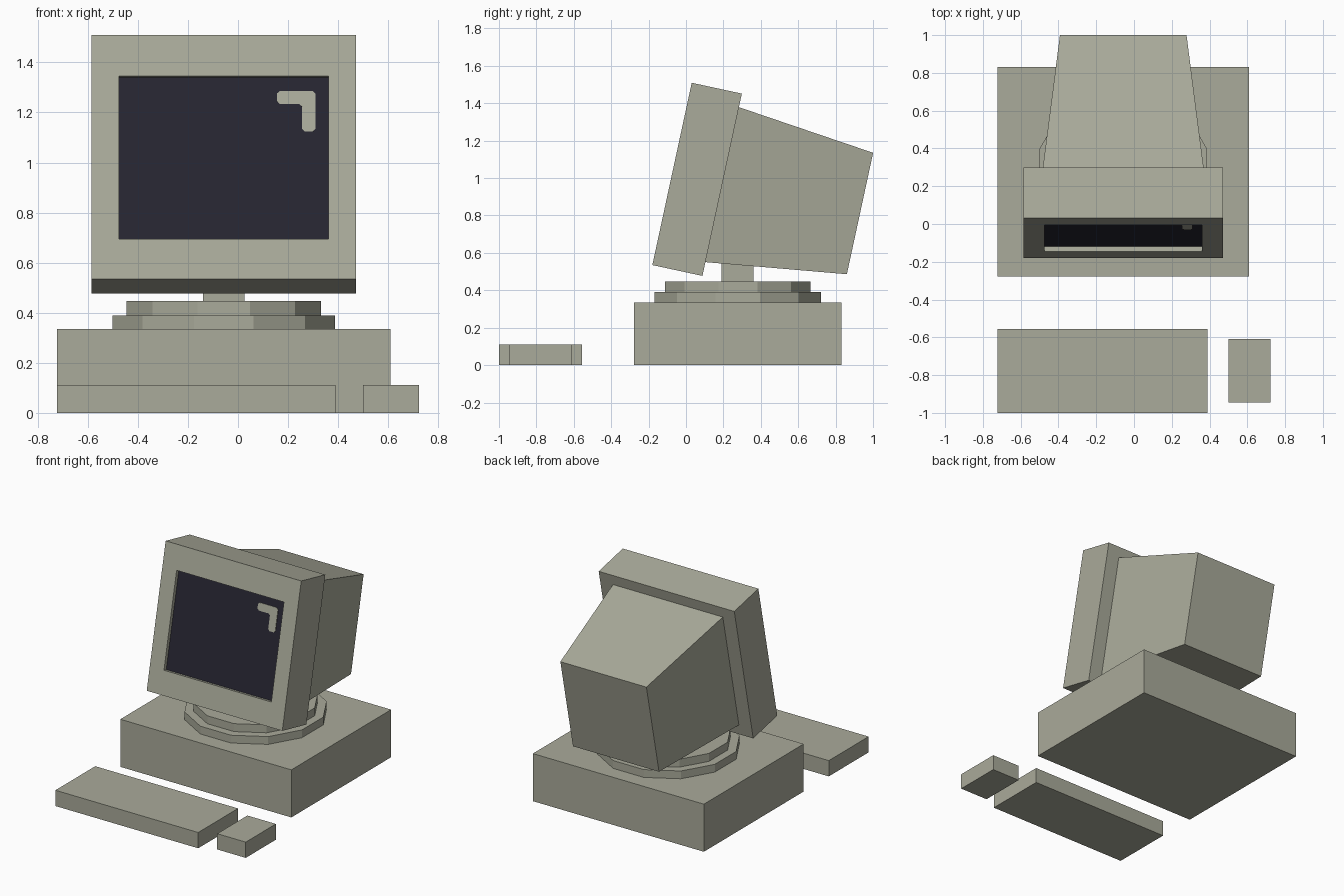
import bpy, bmesh, math
from mathutils import Matrix

if "Cube" in bpy.data.objects:
    bpy.data.objects.remove(bpy.data.objects["Cube"])


def material(name, rgb):
    m = bpy.data.materials.new(name)
    m.diffuse_color = (*rgb, 1)
    m.use_nodes = True
    m.node_tree.nodes["Principled BSDF"].inputs["Base Color"].default_value = m.diffuse_color
    return m


BEIGE = material("beige_plastic", (0.40, 0.405, 0.325))
DARK = material("dark_screen", (0.020, 0.019, 0.031))
CX = -0.057  # centre line of computer and monitor


def finish(name, bm, mats, matrix=None):
    bmesh.ops.recalc_face_normals(bm, faces=bm.faces)
    me = bpy.data.meshes.new(name)
    bm.to_mesh(me)
    bm.free()
    for m in mats:
        me.materials.append(m)
    ob = bpy.data.objects.new(name, me)
    if matrix:
        ob.matrix_world = matrix
    bpy.context.collection.objects.link(ob)
    return ob


def box(name, x, y, z):
    bm = bmesh.new()
    bmesh.ops.create_cube(bm, size=1)
    for v in bm.verts:
        v.co = [r[0] if c < 0 else r[1] for r, c in zip((x, y, z), v.co)]
    return finish(name, bm, [BEIGE])


def disc(name, radius, z0, z1):
    bm = bmesh.new()
    bmesh.ops.create_cone(bm, cap_ends=True, segments=12, radius1=radius,
                          radius2=radius, depth=z1 - z0)
    place = Matrix.Translation((CX, 0.277, (z0 + z1) / 2)) @ Matrix.Rotation(math.radians(15), 4, 'Z')
    bm.transform(place)
    return finish(name, bm, [BEIGE])


def loft(name, rings, mats, matrix):
    """Rectangular rings (half width, depth, bottom, top), bridged and capped.
    The last cap gets the last material."""
    bm = bmesh.new()
    loops = [[bm.verts.new(p) for p in ((-w, d, b), (w, d, b), (w, d, t), (-w, d, t))]
             for w, d, b, t in rings]
    for a, c in zip(loops, loops[1:]):
        for i in range(4):
            j = (i + 1) % 4
            bm.faces.new((a[i], a[j], c[j], c[i]))
    bm.faces.new(loops[0])
    bm.faces.new(loops[-1]).material_index = len(mats) - 1
    return finish(name, bm, mats, matrix)


# Desktop case, keyboard and mouse
box("computer_case", (-0.722, 0.61), (-0.278, 0.832), (0, 0.335))
box("keyboard", (-0.722, 0.39), (-1.0, -0.557), (0, 0.111))
box("mouse", (0.5, 0.722), (-0.945, -0.61), (0, 0.111))

# Swivel stand
disc("stand_lower_disc", 0.460, 0.335, 0.39)
disc("stand_upper_disc", 0.402, 0.39, 0.446)
box("stand_neck", (-0.14, 0.026), (0.19, 0.36), (0.446, 0.60))

# Tilted monitor: local y runs into the depth, local z up the front
TILT = Matrix.Translation((CX, -0.18, 0.535)) @ Matrix.Rotation(math.radians(-12.2), 4, 'X')
loft("monitor_front",
     [(0.528, 0.274, 0, 0.997), (0.528, 0, 0, 0.997),
      (0.418, 0, 0.164, 0.829), (0.418, 0.026, 0.164, 0.829)],
     [BEIGE, DARK], TILT)
loft("monitor_back",
     [(0.428, 0.272, 0.075, 0.923), (0.335, 1.027, 0.172, 0.836)],
     [BEIGE], TILT)

# Screen highlight: L-shaped plate with clipped corners
outline = [(0.224, 0.773), (0.355, 0.773), (0.367, 0.762), (0.367, 0.620), (0.357, 0.608),
           (0.323, 0.608), (0.312, 0.620), (0.312, 0.710), (0.302, 0.720), (0.224, 0.720),
           (0.212, 0.731), (0.212, 0.762)]
bm = bmesh.new()
face = bm.faces.new([bm.verts.new((x, 0.025, z)) for x, z in outline])
ext = bmesh.ops.extrude_face_region(bm, geom=[face], use_keep_orig=True)
for v in ext["geom"]:
    if isinstance(v, bmesh.types.BMVert):
        v.co.y -= 0.004
finish("screen_highlight", bm, [BEIGE], TILT)
